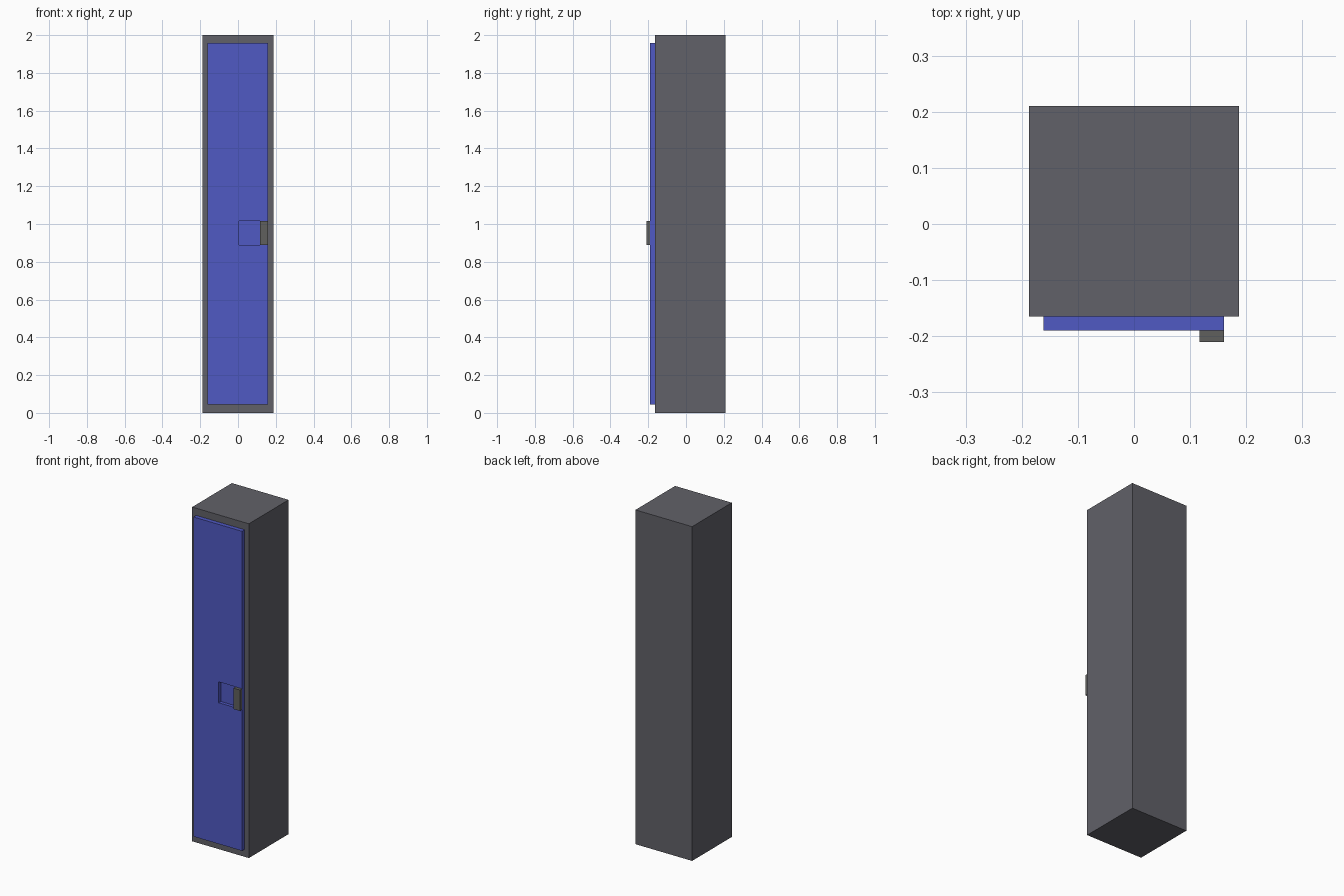
import bpy
import bmesh
from mathutils import Vector

if "Cube" in bpy.data.objects:
    bpy.data.objects.remove(bpy.data.objects["Cube"])


def material(name, color):
    mat = bpy.data.materials.new(name)
    mat.diffuse_color = (*color, 1)
    mat.use_nodes = True
    mat.node_tree.nodes["Principled BSDF"].inputs["Base Color"].default_value = mat.diffuse_color
    return mat


def box(name, low, high, mat=None):
    low, high = Vector(low), Vector(high)
    centre = (low + high) / 2
    bm = bmesh.new()
    bmesh.ops.create_cube(bm, size=1)
    bmesh.ops.scale(bm, vec=high - low, verts=bm.verts)
    mesh = bpy.data.meshes.new(name)
    bm.to_mesh(mesh)
    bm.free()
    if mat:
        mesh.materials.append(mat)
    obj = bpy.data.objects.new(name, mesh)
    obj.location = centre
    bpy.context.collection.objects.link(obj)
    return obj


blue = material("blue_paint", (0.08, 0.10, 0.55))
dark = material("dark_steel", (0.12, 0.12, 0.14))
grip = material("grip_metal", (0.115, 0.115, 0.11))

# Locker cabinet
box("cabinet", (-0.1875, -0.165, 0), (0.1875, 0.21, 2), dark)

# Door with a shallow finger recess
door = box("door", (-0.161, -0.19, 0.045), (0.16, -0.165, 1.957), blue)
cutter = box("recess_cutter", (0.005, -0.25, 0.89), (0.117, -0.17, 1.015), blue)
cutter.hide_render = True
cutter.hide_viewport = True
cut = door.modifiers.new("finger_recess", 'BOOLEAN')
cut.operation = 'DIFFERENCE'
cut.solver = 'EXACT'
cut.object = cutter

# Door handle beside the recess
box("handle", (0.117, -0.21, 0.89), (0.16, -0.19, 1.015), grip)
